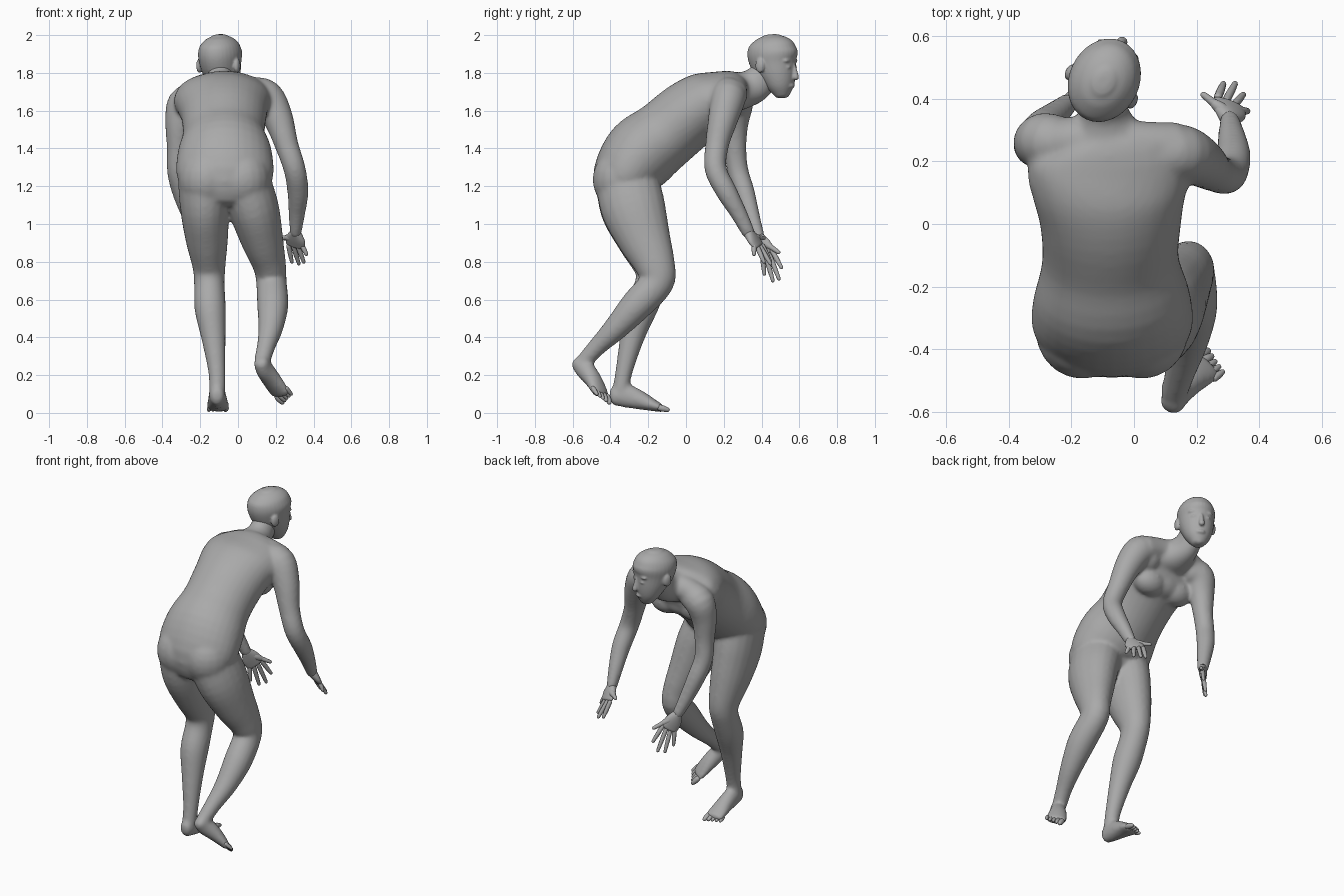
import bpy
import bmesh
from math import cos, sin, tau, radians
from mathutils import Vector, Matrix

cube = bpy.data.objects.get("Cube")
if cube:
    bpy.data.objects.remove(cube, do_unlink=True)

GREY = (0.4, 0.4, 0.4, 1)
clay = bpy.data.materials.new("plain grey")
clay.use_nodes = True
clay.diffuse_color = GREY
for node in clay.node_tree.nodes:
    if node.type == 'BSDF_PRINCIPLED':
        node.inputs["Base Color"].default_value = GREY


def spline(points, steps=4):
    """Smooth curve through the points, carrying the radii along."""
    pts = [Vector(p) for p in points]
    last = len(pts) - 1
    path = []
    for i in range(last):
        a, b, c, d = pts[max(i - 1, 0)], pts[i], pts[i + 1], pts[min(i + 2, last)]
        for s in range(steps):
            t = s / steps
            path.append((b * 2 + (c - a) * t + (a * 2 - b * 5 + c * 4 - d) * t * t
                         + (b * 3 - a - c * 3 + d) * t ** 3) * 0.5)
    path.append(pts[-1])
    return path


def loft(bm, points, side=(1, 0, 0), cap=0.9, seg=20):
    """Tube of elliptical rings with rounded ends; points are x, y, z, half width, half depth."""
    path = spline(points)
    centres = [Vector(p[:3]) for p in path]
    sections = []
    for i, p in enumerate(path):
        tangent = (centres[min(i + 1, len(path) - 1)] - centres[max(i - 1, 0)]).normalized()
        sections.append((centres[i], tangent, p[3], p[4]))

    def rounded(section, sign):
        c, t, w, d = section
        reach = min(w, d) * cap * sign
        return [(c + t * reach * f, t, w * k, d * k) for f, k in ((0.6, 0.8), (1, 0.4))]

    sections = rounded(sections[0], -1)[::-1] + sections + rounded(sections[-1], 1)
    rings = []
    for c, t, w, d in sections:
        across = Vector(side)
        across = (across - t * across.dot(t)).normalized()
        deep = t.cross(across)
        rings.append([bm.verts.new(c + across * w * cos(tau * k / seg) + deep * d * sin(tau * k / seg))
                      for k in range(seg)])
    for low, high in zip(rings, rings[1:]):
        for k in range(seg):
            n = (k + 1) % seg
            bm.faces.new((low[k], low[n], high[n], high[k]))
    bm.faces.new(rings[0][::-1])
    bm.faces.new(rings[-1])


def ball(bm, centre, radii):
    matrix = Matrix.Translation(centre) @ Matrix.Diagonal((*radii, 1))
    bmesh.ops.create_uvsphere(bm, u_segments=20, v_segments=12, radius=1, matrix=matrix)


def limb(bm, points, side=(1, 0, 0), spare=0.003):
    """Tube, round unless a depth is given, with a little spare flesh for the softening."""
    loft(bm, [(*p[:3], p[3] + spare, p[-1] + spare) for p in points], side)


def digit(bm, base, tip, radius):
    base, tip = Vector(base), Vector(tip)
    loft(bm, [(*base, radius, radius), (*base.lerp(tip, 0.5), radius, radius),
              (*tip, radius * 0.75, radius * 0.75)], side=(0.6, -0.5, 0.6), seg=10)


def finish(name, bm):
    bmesh.ops.recalc_face_normals(bm, faces=bm.faces)
    mesh = bpy.data.meshes.new(name)
    bm.to_mesh(mesh)
    bm.free()
    mesh.materials.append(clay)
    mesh.shade_smooth()
    obj = bpy.data.objects.new(name, mesh)
    bpy.context.collection.objects.link(obj)
    return obj


def fuse(obj, voxel, passes):
    """Melt overlapping volumes into one skin."""
    remesh = obj.modifiers.new("skin", 'REMESH')
    remesh.mode = 'VOXEL'
    remesh.voxel_size = voxel
    remesh.use_smooth_shade = True
    soften = obj.modifiers.new("soften", 'SMOOTH')
    soften.factor = 0.5
    soften.iterations = passes


# Torso, leaning forward, with neck
body = bmesh.new()
loft(body, [(-.075, -.31, 1.15, .2, .15), (-.07, -.318, 1.25, .255, .176),
            (-.07, -.237, 1.372, .25, .2), (-.075, -.115, 1.47, .218, .187),
            (-.075, .015, 1.578, .227, .183), (-.08, .13, 1.648, .25, .168),
            (-.08, .22, 1.695, .235, .12), (-.09, .29, 1.705, .125, .1),
            (-.097, .365, 1.735, .076, .092), (-.097, .43, 1.8, .072, .08)], cap=0.35, seg=32)

# Shoulder girdle running across the base of the neck
limb(body, [(-.28, .25, 1.65, .075), (-.19, .265, 1.695, .075), (-.09, .265, 1.715, .075),
            (.03, .25, 1.71, .075), (.13, .245, 1.685, .078)], side=(0, 1, 0))

# Chest, with buttocks, breasts and shoulder blades mirrored about the body's middle
ball(body, (-.08, .16, 1.555), (.14, .09, .09))
for s in (-1, 1):
    ball(body, (-.07 + s * .095, -.34, 1.235), (.15, .155, .165))
    ball(body, (-.08 + s * .1, .165, 1.54), (.11, .085, .088))
    ball(body, (-.08 + s * .16, .165, 1.65), (.1, .14, .1))

# Arms
limb(body, [(.07, .225, 1.69, .085), (.15, .225, 1.67, .09), (.212, .197, 1.56, .077),
            (.257, .165, 1.42, .06), (.3, .157, 1.29, .056), (.317, .215, 1.17, .053),
            (.312, .277, 1.06, .042), (.305, .33, .955, .029, .033)])
limb(body, [(-.22, .25, 1.665, .085), (-.285, .265, 1.635, .088), (-.31, .255, 1.53, .073),
            (-.317, .26, 1.4, .057), (-.32, .275, 1.28, .053), (-.295, .31, 1.17, .051),
            (-.255, .345, 1.05, .042), (-.21, .385, .93, .03)])

# Legs, the left one flat on the ground and the right one pushing off
limb(body, [(-.175, -.31, 1.22, .14, .165), (-.176, -.282, 1.08, .127, .168), (-.165, -.225, .92, .11, .138),
            (-.153, -.175, .77, .084, .1), (-.152, -.185, .68, .078, .084), (-.147, -.24, .55, .08, .084),
            (-.13, -.285, .4, .062), (-.112, -.328, .22, .043), (-.11, -.345, .12, .041)])
limb(body, [(.03, -.31, 1.22, .14, .165), (.083, -.278, 1.08, .132, .168), (.127, -.22, .92, .11, .138),
            (.167, -.163, .78, .085, .104), (.177, -.155, .69, .078, .088), (.184, -.262, .57, .08, .082),
            (.173, -.37, .45, .063), (.148, -.47, .35, .046), (.128, -.537, .275, .041)])

# Feet
loft(body, [(-.11, -.385, .088, .039, .05), (-.11, -.325, .092, .045, .064),
            (-.108, -.24, .066, .052, .05), (-.106, -.165, .037, .061, .03),
            (-.106, -.135, .028, .06, .023)], cap=0.5)
FOOT_SIDE = (.05, -.08, .05)
loft(body, [(.12, -.578, .268, .039, .037), (.138, -.54, .235, .045, .053),
            (.175, -.495, .18, .055, .045), (.213, -.462, .122, .063, .03),
            (.228, -.45, .097, .062, .022)], side=FOOT_SIDE, cap=0.5)
fuse(finish("body", body), 0.01, 13)

# Head with nose, lips, eyes and ears, turned a little to one side
head = bmesh.new()
loft(head, [(0, .058, -.172, .04, .038), (0, .05, -.125, .073, .07), (0, .034, -.065, .094, .098),
            (0, .01, 0, .106, .128), (0, 0, .055, .112, .138), (0, -.002, .1, .098, .122),
            (0, -.004, .13, .07, .088), (0, -.005, .144, .042, .054)], cap=0.24, seg=32)
loft(head, [(0, .124, -.01, .011, .011), (0, .132, -.045, .014, .013), (0, .137, -.073, .019, .017)], seg=12)
ball(head, (0, .107, -.118), (.03, .02, .014))
ball(head, (0, .068, -.163), (.028, .028, .02))
for s in (-1, 1):
    ball(head, (s * .04, .107, -.02), (.019, .016, .01))
    ball(head, (s * .042, .105, .014), (.034, .017, .01))
    ball(head, (s * .11, -.022, -.012), (.015, .027, .039))
head.transform(Matrix.Translation((-.095, .458, 1.85)) @ Matrix.Rotation(radians(-25), 4, 'Z'))
fuse(finish("head", head), 0.006, 5)


def hand(name, wrist, index, pinky, tips, thumb):
    """Palm spanning the knuckle row, four spread fingers and a thumb."""
    bm = bmesh.new()
    wrist, index, pinky = Vector(wrist), Vector(index), Vector(pinky)
    middle = (index + pinky) / 2
    across = pinky - index
    half = across.length / 2 + 0.013
    loft(bm, [(*wrist, .031, .027), (*wrist.lerp(middle, 0.5), half, .023), (*middle, half, .016)],
         side=across, cap=0.5)
    for i, tip in enumerate(tips):
        digit(bm, index.lerp(pinky, i / 3), tip, 0.013)
    root = wrist.lerp(index, 0.35)
    digit(bm, root, root.lerp(Vector(thumb), 0.5), 0.021)
    digit(bm, root, thumb, 0.014)
    finish(name, bm)


hand("right_hand", (.305, .33, .955), (.268, .405, .885), (.34, .36, .885),
     [(.285, .447, .8), (.322, .447, .79), (.348, .412, .8), (.362, .36, .84)], (.222, .412, .925))
hand("left_hand", (-.21, .385, .93), (-.15, .455, .86), (-.2, .405, .82),
     [(-.115, .505, .77), (-.14, .492, .71), (-.17, .46, .7), (-.2, .415, .735)], (-.11, .49, .85))


def toes(name, big, small, big_tip, small_tip):
    bm = bmesh.new()
    big, small, big_tip, small_tip = map(Vector, (big, small, big_tip, small_tip))
    for i in range(5):
        f = i / 4
        digit(bm, big.lerp(small, f), big_tip.lerp(small_tip, f), 0.017 - 0.005 * min(1, f * 2))
    finish(name, bm)


toes("left_toes", (-.066, -.14, .028), (-.152, -.165, .025), (-.066, -.098, .017), (-.154, -.135, .014))
toes("right_toes", (.208, -.418, .086), (.256, -.492, .13), (.234, -.406, .056), (.282, -.472, .1))
